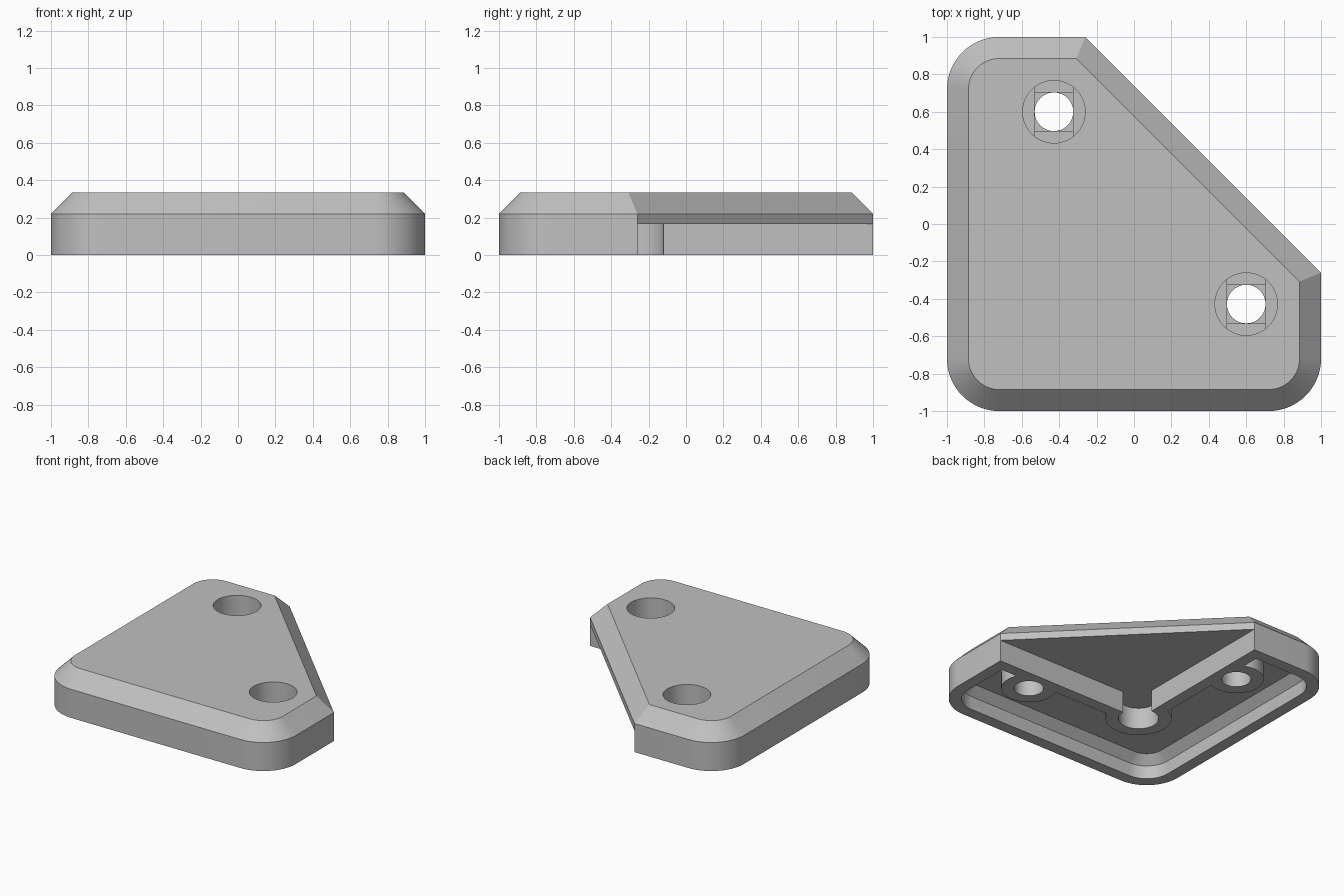
import bpy, bmesh, math
from mathutils import Matrix, Vector

if "Cube" in bpy.data.objects:
    bpy.data.objects.remove(bpy.data.objects["Cube"])

RADIUS = 0.28        # rounded corner radius
CUT = -0.26          # where the diagonal edge and the notch begin
WALL = 0.09          # wall thickness
ROOF = 0.165         # height of the underside recess
HOLES = [(0.6, -0.428), (-0.428, 0.6)]


def add_object(name, bm):
    bmesh.ops.recalc_face_normals(bm, faces=bm.faces)
    mesh = bpy.data.meshes.new(name)
    bm.to_mesh(mesh)
    bm.free()
    obj = bpy.data.objects.new(name, mesh)
    bpy.context.collection.objects.link(obj)
    return obj


def outline(inset, steps=16):
    """Square with three round corners and one diagonal corner."""
    edge = 1 - inset
    start = CUT - inset * math.tan(math.pi / 8)
    points = [(edge, start), (start, edge)]
    centre, r = 1 - RADIUS, RADIUS - inset
    for i, (sx, sy) in enumerate([(-1, 1), (-1, -1), (1, -1)]):
        for s in range(steps + 1):
            a = math.pi / 2 * (1 + i + s / steps)
            points.append((sx * centre + r * math.cos(a), sy * centre + r * math.sin(a)))
    return points


def loft(name, levels):
    """Stack outlines given as (inset, height) into a closed solid."""
    bm = bmesh.new()
    rings = [[bm.verts.new((x, y, z)) for x, y in outline(i)] for i, z in levels]
    n = len(rings[0])
    for low, high in zip(rings, rings[1:]):
        for k in range(n):
            j = (k + 1) % n
            bm.faces.new((low[k], low[j], high[j], high[k]))
    bm.faces.new(rings[0][::-1])
    bm.faces.new(rings[-1])
    return add_object(name, bm)


def cylinder(name, x, y, r, low, high):
    bm = bmesh.new()
    bmesh.ops.create_cone(bm, cap_ends=True, segments=64, radius1=r, radius2=r, depth=high - low,
                          matrix=Matrix.Translation((x, y, (low + high) / 2)))
    return add_object(name, bm)


def box(name, low, high):
    low, high = Vector(low), Vector(high)
    bm = bmesh.new()
    bmesh.ops.create_cube(bm, size=1, matrix=Matrix.Translation((low + high) / 2)
                          @ Matrix.Diagonal((high - low).to_4d()))
    return add_object(name, bm)


def combine(target, tool, operation="DIFFERENCE"):
    """Apply a boolean and throw the tool away."""
    mod = target.modifiers.new("cut", "BOOLEAN")
    mod.operation, mod.object, mod.solver = operation, tool, "EXACT"
    bpy.context.view_layer.update()
    graph = bpy.context.evaluated_depsgraph_get()
    mesh = bpy.data.meshes.new_from_object(target.evaluated_get(graph))
    target.modifiers.clear()
    target.data = mesh
    bpy.data.objects.remove(tool)


# Bevelled body
body = loft("corner_cover", [(0, 0), (0, 0.22), (0.115, 0.335)])

# Hollow underside, leaving the notch walls and the bosses standing
hollow = loft("hollow", [(WALL, -0.1), (WALL, 0.103), (WALL + 0.062, ROOF)])
combine(hollow, box("notch_wall", (CUT - WALL, CUT - WALL, -0.3), (2, 2, 0.5)))
combine(hollow, cylinder("corner_boss", CUT, CUT, 0.14 + WALL, -0.3, 0.5))
for x, y in HOLES:
    combine(hollow, cylinder("screw_boss", x, y, 0.103 + WALL, -0.3, 0.5))
combine(body, hollow)

# Square notch under the diagonal edge with a round relief in its corner
combine(body, box("notch", (CUT, CUT, -0.1), (2, 2, ROOF)))
combine(body, cylinder("relief", CUT, CUT, 0.14, -0.1, ROOF))

# Screw holes with head recess, slot step and square step
for x, y in HOLES:
    combine(body, cylinder("bore", x, y, 0.103, -0.2, 0.6))
    combine(body, cylinder("head", x, y, 0.167, ROOF, 0.6))
    slot = box("slot", (x - 0.103, y - 0.3, ROOF - 0.012), (x + 0.103, y + 0.3, 0.3))
    combine(slot, cylinder("slot_limit", x, y, 0.167, 0, 0.6), "INTERSECT")
    combine(body, slot)
    combine(body, box("square", (x - 0.103, y - 0.103, ROOF - 0.024), (x + 0.103, y + 0.103, 0.3)))

# Plain grey plastic
grey = bpy.data.materials.new("grey_plastic")
grey.use_nodes = True
colour = (0.53, 0.53, 0.53, 1)
grey.diffuse_color = colour
grey.node_tree.nodes["Principled BSDF"].inputs["Base Color"].default_value = colour
body.data.materials.clear()
body.data.materials.append(grey)
for face in body.data.polygons:
    face.material_index = 0

# Smooth round walls, crisp edges
bpy.ops.object.select_all(action="DESELECT")
body.select_set(True)
bpy.context.view_layer.objects.active = body
bpy.ops.object.shade_smooth_by_angle(angle=math.radians(25))
